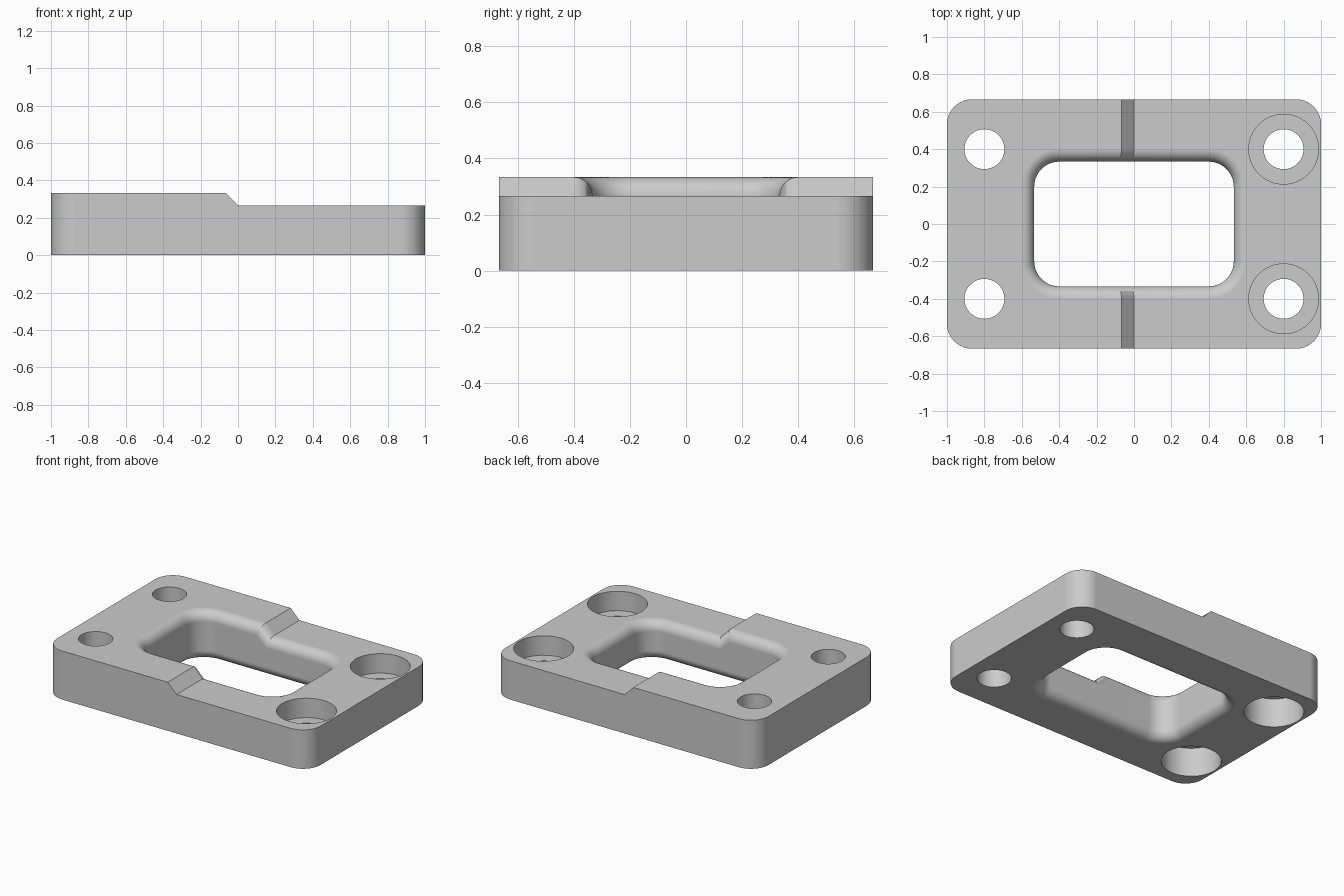
import bpy
import bmesh
from math import sin, cos, tan, pi, radians

cube = bpy.data.objects.get("Cube")
if cube:
    bpy.data.objects.remove(cube, do_unlink=True)

UNIT = 1 / 75                      # plate is 150 x 100 x 25 units
HIGH, LOW = 25 * UNIT, 20 * UNIT   # heights of the two levels
STEP = HIGH - LOW                  # the ramp runs at 45 degrees
FILLET = 5 * UNIT
CORNER = 10 * UNIT
FLANGE = 10 * UNIT                 # thickness left under each counterbore
SHIFT = tan(pi / 8)                # ramp edge shift per unit of inset


def outline(hx, hy, radius, kinks=(), segments=12):
    """Counter-clockwise rounded rectangle, with extra points on the long sides."""
    points = []
    for i, (sx, sy) in enumerate([(1, 1), (-1, 1), (-1, -1), (1, -1)]):
        for j in range(segments + 1):
            a = (i + j / segments) * pi / 2
            points.append((sx * (hx - radius) + radius * cos(a),
                           sy * (hy - radius) + radius * sin(a)))
        if i == 0:
            points += [(x, hy) for x in sorted(kinks, reverse=True)]
        if i == 2:
            points += [(x, -hy) for x in sorted(kinks)]
    return points


def skin(name, rings):
    """Closed solid through a stack of matching rings."""
    bm = bmesh.new()
    loops = [[bm.verts.new(p) for p in ring] for ring in rings]
    for a, b in zip(loops, loops[1:]):
        for i in range(len(a)):
            k = (i + 1) % len(a)
            bm.faces.new((a[i], a[k], b[k], b[i]))
    bm.faces.new(loops[0][::-1])
    bm.faces.new(loops[-1])
    bmesh.ops.recalc_face_normals(bm, faces=bm.faces)
    mesh = bpy.data.meshes.new(name)
    bm.to_mesh(mesh)
    bm.free()
    obj = bpy.data.objects.new(name, mesh)
    bpy.context.collection.objects.link(obj)
    return obj


def flat(points, z):
    return [(x, y, z) for x, y in points]


def drill(name, x, y, radius, z0, z1, sides=48):
    circle = [(x + radius * cos(2 * pi * i / sides),
               y + radius * sin(2 * pi * i / sides)) for i in range(sides)]
    return skin(name, [flat(circle, z0), flat(circle, z1)])


def window_ring(angle, top):
    """Ring of the window opening at one point of its rounded rim."""
    e, t = FILLET * (1 - cos(angle)), FILLET * (1 - sin(angle))
    crest, foot = -STEP - SHIFT * t, -SHIFT * t
    points = outline(40 * UNIT + e, 25 * UNIT + e, CORNER + e, (crest, foot))
    if not top:
        return flat(points, t)
    return [(x, y, HIGH - t - min(max(x - crest, 0), STEP)) for x, y in points]


# Plate
plate_shape = outline(75 * UNIT, 50 * UNIT, CORNER)
plate = skin("stepped_plate", [flat(plate_shape, 0), flat(plate_shape, HIGH)])

# Step cutter: lowers the right half behind a ramp
profile = [(STEP * -2, HIGH + STEP), (0, LOW), (2, LOW), (2, HIGH + STEP)]
cutters = [skin("step_cutter", [[(x, y, z) for x, z in profile] for y in (-1, 1)])]

# Window cutter: rounded rims at bottom and top
angles = [i * pi / 20 for i in range(11)]
rings = [window_ring(a, False) for a in reversed(angles)]
rings += [window_ring(a, True) for a in angles]
rings = ([[(x, y, -0.2) for x, y, z in rings[0]]] + rings
         + [[(x, y, 0.6) for x, y, z in rings[-1]]])
cutters.append(skin("window_cutter", rings))

# Bolt holes: counterbored from above on one side and from below on the other
for sx in (-1, 1):
    for sy in (-1, 1):
        x, y = sx * 60 * UNIT, sy * 30 * UNIT
        cutters.append(drill("bolt_hole_cutter", x, y, 8 * UNIT, -0.1, 0.5))
        z0, z1 = (FLANGE, 0.5) if sx > 0 else (-0.1, HIGH - FLANGE)
        cutters.append(drill("counterbore_cutter", x, y, 14 * UNIT, z0, z1))

for cutter in cutters:
    cutter.hide_render = True
    mod = plate.modifiers.new(cutter.name, 'BOOLEAN')
    mod.operation = 'DIFFERENCE'
    mod.solver = 'EXACT'
    mod.object = cutter

# Bake the cuts and drop the cutters
graph = bpy.context.evaluated_depsgraph_get()
plate_mesh = bpy.data.meshes.new_from_object(plate.evaluated_get(graph))
plate.modifiers.clear()
plate.data = plate_mesh
for cutter in cutters:
    bpy.data.objects.remove(cutter, do_unlink=True)

# Material
grey = bpy.data.materials.new("light_grey")
grey.use_nodes = True
grey.diffuse_color = (0.6, 0.6, 0.6, 1)
grey.node_tree.nodes["Principled BSDF"].inputs["Base Color"].default_value = (0.6, 0.6, 0.6, 1)
plate.data.materials.clear()
plate.data.materials.append(grey)

# Smooth curves, crisp edges and flat large faces
bpy.ops.object.select_all(action='DESELECT')
plate.select_set(True)
bpy.context.view_layer.objects.active = plate
bpy.ops.object.shade_smooth_by_angle(angle=radians(30))
weighted = plate.modifiers.new("weighted_normals", 'WEIGHTED_NORMAL')
weighted.keep_sharp = True
